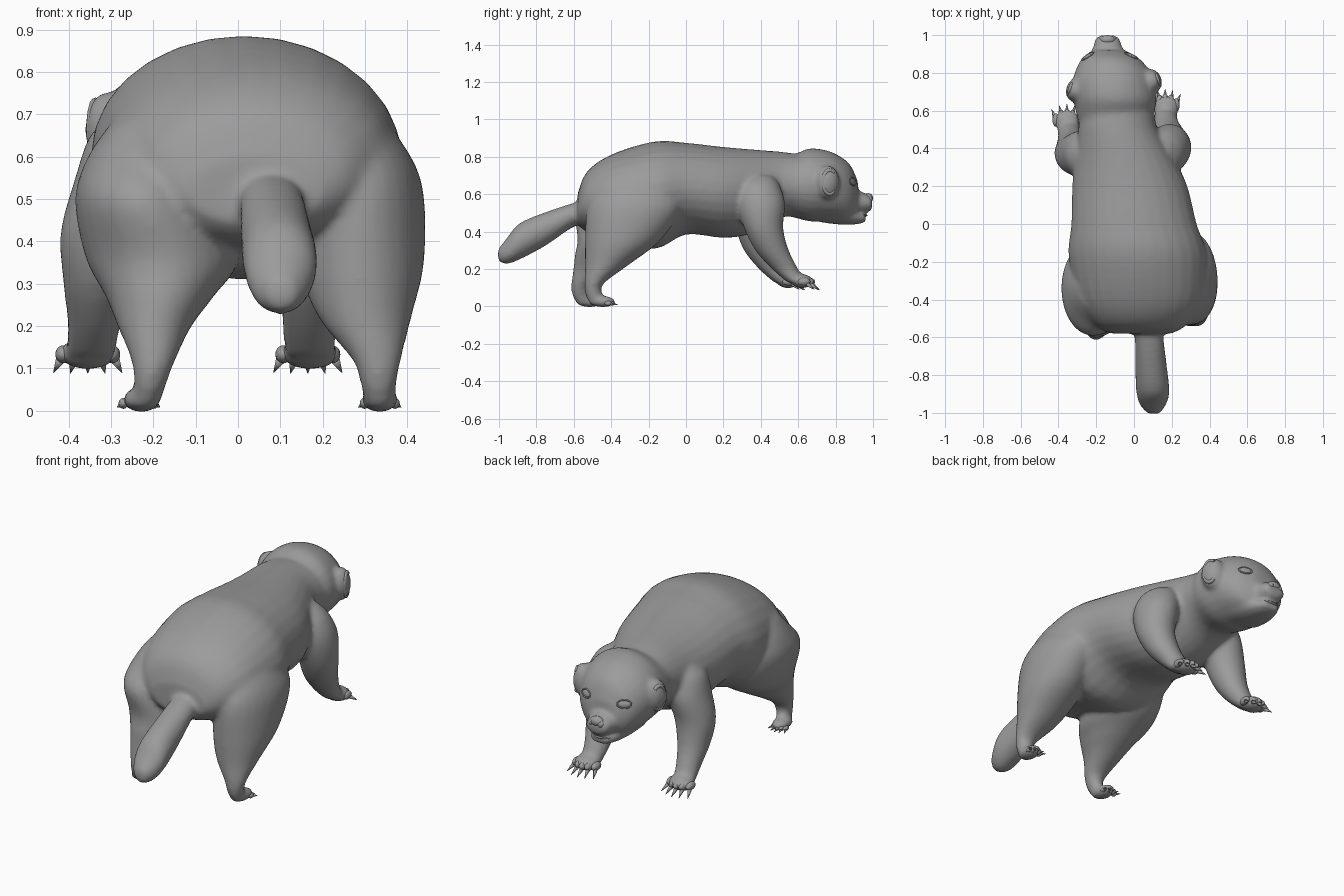
import bpy, bmesh
from math import sin, cos, pi, radians
from mathutils import Vector, Matrix

cube = bpy.data.objects.get("Cube")
if cube:
    bpy.data.objects.remove(cube)

fur = bpy.data.materials.new("plain_grey")
fur.use_nodes = True
fur.diffuse_color = (0.33, 0.33, 0.33, 1)
for node in fur.node_tree.nodes:
    if node.type == 'BSDF_PRINCIPLED':
        node.inputs["Base Color"].default_value = fur.diffuse_color
        node.inputs["Roughness"].default_value = 0.8


def make_object(name, bm):
    bmesh.ops.recalc_face_normals(bm, faces=bm.faces)
    for face in bm.faces:
        face.smooth = True
    mesh = bpy.data.meshes.new(name)
    bm.to_mesh(mesh)
    bm.free()
    mesh.materials.append(fur)
    obj = bpy.data.objects.new(name, mesh)
    bpy.context.collection.objects.link(obj)
    return obj


def smooth_rows(rows, steps=4):
    """Curve through the given rows."""
    rows = [Vector(r) for r in rows]
    padded = [rows[0]] + rows + [rows[-1]]
    result = []
    for a, b, c, d in zip(padded, padded[1:], padded[2:], padded[3:]):
        for i in range(steps):
            t = i / steps
            result.append((b * 2 + (c - a) * t + (a * 2 - b * 5 + c * 4 - d) * t * t
                           + (b * 3 - a - c * 3 + d) * t ** 3) / 2)
    return result + [rows[-1]]


def loft(bm, rows, axis, sides=28):
    """Closed tube; each row is x, y, z, half width, half depth across the axis."""
    rings = []
    for x, y, z, a, b in smooth_rows(rows):
        ring = []
        for i in range(sides):
            u, v = a * cos(2 * pi * i / sides), b * sin(2 * pi * i / sides)
            offset = Vector((u, 0, v)) if axis == 'Y' else Vector((u, v, 0))
            ring.append(bm.verts.new(Vector((x, y, z)) + offset))
        rings.append(ring)
    for low, high in zip(rings, rings[1:]):
        for i in range(sides):
            j = (i + 1) % sides
            bm.faces.new((low[i], low[j], high[j], high[i]))
    bm.faces.new(rings[0])
    bm.faces.new(rings[-1])


def ball(bm, centre, radii, rotation=Matrix()):
    matrix = Matrix.Translation(centre) @ rotation @ Matrix.Diagonal((*radii, 1))
    bmesh.ops.create_uvsphere(bm, u_segments=20, v_segments=12, radius=1, matrix=matrix)


def paw(name, centre, width, toe, claw, droop):
    """Row of toes with a claw on each."""
    bm = bmesh.new()
    for i in range(5):
        f = (i - 2) / 2
        base = Vector(centre) + Vector((f * width, -abs(f) ** 2 * toe, 0))
        ball(bm, base, (toe * 0.75, toe * 1.4, toe * 0.85))
        aim = Vector((f * 0.4, 1, -droop)).normalized()
        matrix = (Matrix.Translation(base + aim * (toe + claw / 2))
                  @ aim.to_track_quat('Z', 'Y').to_matrix().to_4x4())
        bmesh.ops.create_cone(bm, cap_ends=True, segments=8, radius1=toe * 0.45,
                              radius2=0.001, depth=claw, matrix=matrix)
    return make_object(name, bm)


bm = bmesh.new()
# Trunk from rump to neck
loft(bm, [(0.04, -0.58, 0.52, 0.16, 0.08), (0.035, -0.53, 0.56, 0.25, 0.16),
          (0.035, -0.4, 0.59, 0.33, 0.222), (0.02, -0.17, 0.595, 0.367, 0.287),
          (0, 0, 0.63, 0.332, 0.245), (-0.022, 0.2, 0.61, 0.305, 0.243),
          (-0.05, 0.35, 0.615, 0.262, 0.225), (-0.085, 0.5, 0.65, 0.21, 0.178),
          (-0.09, 0.6, 0.65, 0.2, 0.165)], 'Y')
# Head
loft(bm, [(-0.09, 0.5, 0.65, 0.19, 0.16), (-0.1, 0.58, 0.645, 0.205, 0.17),
          (-0.1, 0.66, 0.65, 0.22, 0.195), (-0.11, 0.75, 0.645, 0.215, 0.19),
          (-0.115, 0.82, 0.63, 0.192, 0.175), (-0.125, 0.88, 0.605, 0.148, 0.15),
          (-0.135, 0.92, 0.58, 0.085, 0.085)], 'Y')
# Muzzle
loft(bm, [(-0.13, 0.8, 0.58, 0.12, 0.09), (-0.135, 0.88, 0.56, 0.092, 0.068),
          (-0.14, 0.95, 0.555, 0.074, 0.055), (-0.14, 0.995, 0.55, 0.06, 0.038)], 'Y')
# Lower jaw
loft(bm, [(-0.12, 0.72, 0.53, 0.15, 0.08), (-0.13, 0.82, 0.5, 0.118, 0.062),
          (-0.135, 0.9, 0.48, 0.085, 0.042), (-0.14, 0.96, 0.473, 0.052, 0.024)], 'Y')
# Tail
loft(bm, [(0.07, -0.48, 0.52, 0.07, 0.06), (0.08, -0.6, 0.49, 0.076, 0.064),
          (0.09, -0.75, 0.415, 0.084, 0.09), (0.1, -0.89, 0.348, 0.088, 0.097),
          (0.1, -0.96, 0.295, 0.068, 0.068), (0.105, -1.005, 0.275, 0.03, 0.032)], 'Y')
# Hind legs
loft(bm, [(0.25, -0.28, 0.7, 0.08, 0.13), (0.275, -0.28, 0.62, 0.122, 0.2),
          (0.285, -0.28, 0.52, 0.153, 0.25), (0.29, -0.34, 0.35, 0.15, 0.2),
          (0.3, -0.425, 0.22, 0.11, 0.115), (0.328, -0.492, 0.12, 0.058, 0.05),
          (0.332, -0.492, 0.06, 0.042, 0.045), (0.335, -0.47, 0.005, 0.034, 0.04)], 'Z')
loft(bm, [(-0.2, -0.32, 0.68, 0.1, 0.13), (-0.22, -0.32, 0.6, 0.135, 0.19),
          (-0.225, -0.34, 0.5, 0.16, 0.25), (-0.18, -0.355, 0.36, 0.18, 0.225),
          (-0.185, -0.43, 0.27, 0.128, 0.165), (-0.197, -0.495, 0.2, 0.088, 0.107),
          (-0.2, -0.56, 0.12, 0.053, 0.053), (-0.208, -0.562, 0.06, 0.038, 0.047),
          (-0.22, -0.535, 0.005, 0.033, 0.04)], 'Z')
# Front legs
loft(bm, [(0.13, 0.4, 0.7, 0.06, 0.06), (0.15, 0.39, 0.65, 0.105, 0.11),
          (0.185, 0.4, 0.55, 0.113, 0.13), (0.2, 0.415, 0.42, 0.1, 0.105),
          (0.185, 0.46, 0.3, 0.085, 0.09), (0.17, 0.53, 0.2, 0.065, 0.07),
          (0.17, 0.59, 0.13, 0.06, 0.05)], 'Z')
loft(bm, [(-0.23, 0.37, 0.7, 0.06, 0.06), (-0.245, 0.36, 0.65, 0.105, 0.11),
          (-0.275, 0.37, 0.55, 0.11, 0.125), (-0.315, 0.37, 0.42, 0.105, 0.105),
          (-0.33, 0.4, 0.3, 0.083, 0.09), (-0.34, 0.46, 0.2, 0.063, 0.07),
          (-0.35, 0.52, 0.13, 0.06, 0.05)], 'Z')
# Palms and soles
for centre in ((0.17, 0.62, 0.135), (-0.355, 0.545, 0.135)):
    ball(bm, centre, (0.07, 0.06, 0.038))
for centre in ((0.335, -0.445, 0.026), (-0.228, -0.515, 0.026)):
    ball(bm, centre, (0.046, 0.07, 0.03))
# Ear mounds, swept back into the neck
ears = ((-1, Vector((-0.308, 0.71, 0.665))), (1, Vector((0.095, 0.758, 0.665))))
for side, centre in ears:
    ball(bm, centre, (0.052, 0.065, 0.09), Matrix.Rotation(side * 0.35, 4, 'Z'))

# Blend everything into one skin
body = make_object("body", bm)
remesh = body.modifiers.new("blend", 'REMESH')
remesh.mode = 'VOXEL'
remesh.voxel_size = 0.012
remesh.use_smooth_shade = True
relax = body.modifiers.new("relax", 'SMOOTH')
relax.factor = 0.5
relax.iterations = 9

# Lower lip
bm = bmesh.new()
ball(bm, (-0.14, 0.93, 0.487), (0.058, 0.04, 0.011))
make_object("lower_lip", bm)

# Nose with wings
bm = bmesh.new()
ball(bm, (-0.14, 0.975, 0.58), (0.04, 0.025, 0.026))
for side in (-1, 1):
    ball(bm, (-0.14 + side * 0.028, 0.98, 0.572), (0.018, 0.018, 0.018))
make_object("nose", bm)

# Eyes, seated on the face
bpy.context.view_layer.update()
skin = body.evaluated_get(bpy.context.evaluated_depsgraph_get())
for side, label in ((-1, "right"), (1, "left")):
    hit, spot, normal, _ = skin.ray_cast(Vector((-0.13 + side * 0.115, 2, 0.668)),
                                         Vector((0, -1, 0)))
    if not hit:
        continue
    turn = normal.to_track_quat('Z', 'Y').to_matrix().to_4x4()
    bm = bmesh.new()
    ball(bm, spot, (0.033, 0.018, 0.008), turn)
    # Eyelid rim
    rim = [[spot + turn.to_3x3() @ Vector(((0.036 + 0.004 * cos(b)) * cos(a),
                                          (0.021 + 0.004 * cos(b)) * sin(a),
                                          0.001 + 0.004 * sin(b)))
            for b in (2 * pi * j / 6 for j in range(6))]
           for a in (2 * pi * i / 20 for i in range(20))]
    grid = [[bm.verts.new(p) for p in ring] for ring in rim]
    for i in range(20):
        for j in range(6):
            k, m = (i + 1) % 20, (j + 1) % 6
            bm.faces.new((grid[i][j], grid[k][j], grid[k][m], grid[i][m]))
    make_object(label + "_eye", bm)

# Ear rims
for side, centre in ears:
    curve = bpy.data.curves.new("ear_rim", 'CURVE')
    curve.dimensions = '3D'
    curve.bevel_depth = 0.011
    curve.bevel_resolution = 2
    curve.use_fill_caps = True
    spline = curve.splines.new('POLY')
    spline.points.add(12)
    for i, point in enumerate(spline.points):
        angle = radians(50 + 260 * i / 12)
        point.co = (centre.x + side * (0.028 - 0.012 * cos(angle)),
                    centre.y + 0.01 + 0.035 * cos(angle),
                    centre.z + 0.064 * sin(angle), 1)
    curve.materials.append(fur)
    rim = bpy.data.objects.new("right_ear_rim" if side < 0 else "left_ear_rim", curve)
    bpy.context.collection.objects.link(rim)

# Paws
paw("left_front_paw", (0.165, 0.655, 0.133), 0.058, 0.025, 0.05, 0.75)
paw("right_front_paw", (-0.355, 0.575, 0.133), 0.058, 0.025, 0.05, 0.75)
paw("left_hind_paw", (0.335, -0.4, 0.017), 0.036, 0.015, 0.024, 0.25)
paw("right_hind_paw", (-0.235, -0.47, 0.017), 0.036, 0.015, 0.024, 0.25)
